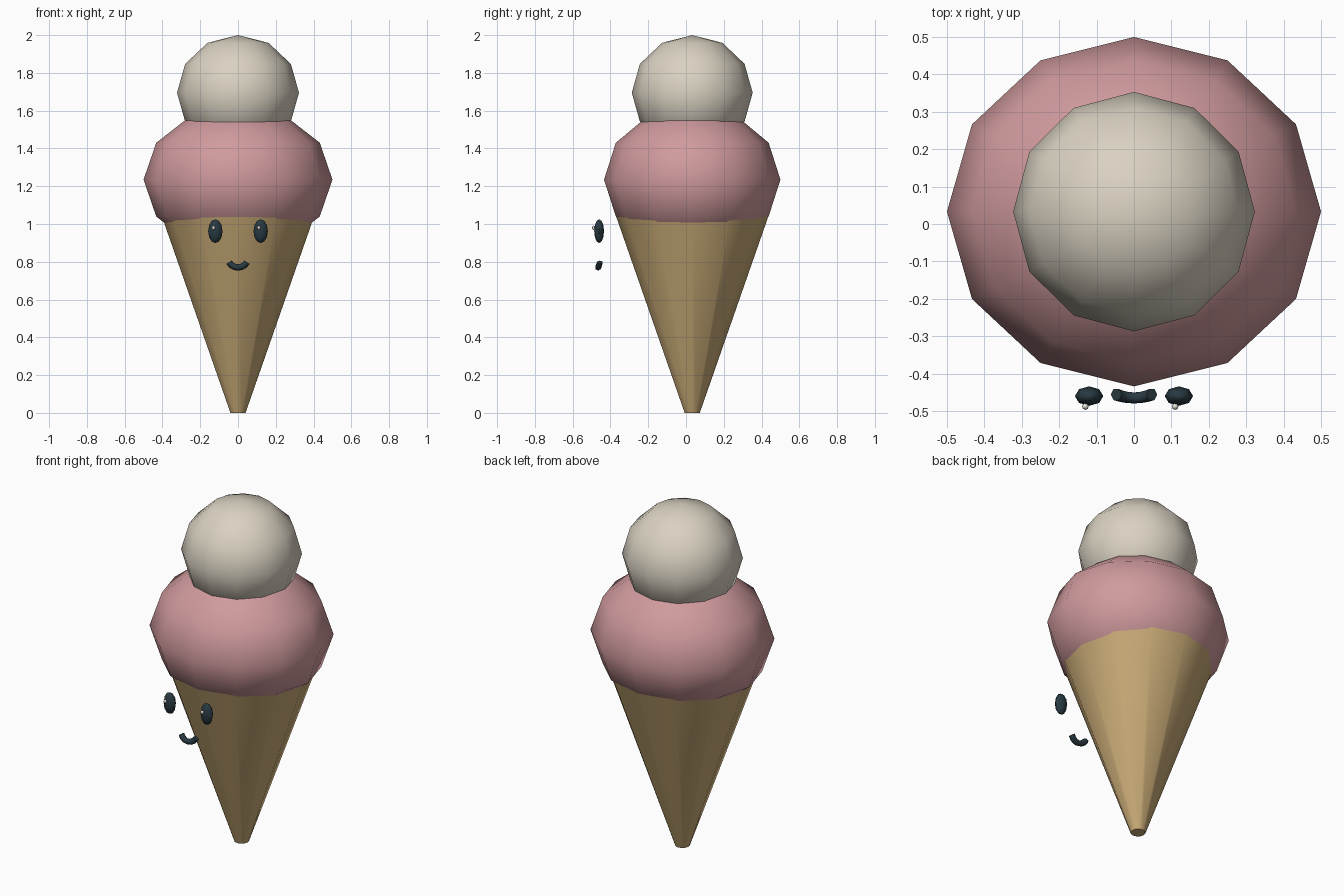
import bpy
import math
from mathutils import Vector

if "Cube" in bpy.data.objects:
    bpy.data.objects.remove(bpy.data.objects["Cube"])

CY = 0.033  # depth of the cone and scoop axis


def material(name, rgb):
    # sRGB 0-255 converted to linear
    m = bpy.data.materials.new(name)
    lin = [((c / 255 + 0.055) / 1.055) ** 2.4 for c in rgb]
    m.diffuse_color = (*lin, 1)
    m.use_nodes = True
    m.node_tree.nodes["Principled BSDF"].inputs["Base Color"].default_value = m.diffuse_color
    return m


wafer = material("wafer_tan", (200, 170, 118))
pink = material("strawberry_pink", (208, 154, 157))
cream = material("vanilla_cream", (218, 210, 194))
dark = material("face_dark", (40, 58, 66))
white = material("sparkle_white", (235, 230, 220))


def finish(name, mat, angle=60):
    ob = bpy.context.object
    ob.name = name
    ob.data.materials.append(mat)
    bpy.ops.object.shade_smooth_by_angle(angle=math.radians(angle))
    return ob


def ball(name, mat, loc, size, segments, rings):
    bpy.ops.mesh.primitive_uv_sphere_add(segments=segments, ring_count=rings, radius=1, location=loc)
    bpy.context.object.scale = size
    bpy.ops.object.transform_apply(location=False, rotation=False, scale=True)
    return finish(name, mat)


# Wafer cone with a small blunt tip
bpy.ops.mesh.primitive_cone_add(vertices=12, radius1=0.04, radius2=0.403, depth=1.04,
                                location=(0, CY, 0.52))
finish("cone", wafer)

# Two scoops
ball("lower_scoop", pink, (0, CY, 1.235), (0.5, 0.467, 0.39), 12, 6)
ball("upper_scoop", cream, (0, CY, 1.695), (0.323, 0.32, 0.305), 12, 6)

# Eyes with sparkles, floating in front of the cone
for side, x in (("left", -0.12), ("right", 0.12)):
    ball(side + "_eye", dark, (x, -0.46, 0.962), (0.038, 0.026, 0.063), 8, 6)
    ball(side + "_sparkle", white, (x - 0.01, -0.488, 0.98), (0.009, 0.009, 0.011), 8, 6)

# Smile: a tube swept along an arc, its ends bending back
STEPS, SIDES, R, TUBE = 6, 6, 0.055, 0.017
verts, faces = [], []
for i in range(STEPS + 1):
    a = math.radians(210 + 120 * i / STEPS)
    out = Vector((math.cos(a), 0, math.sin(a)))
    centre = Vector((0, -0.465 + 0.012 * math.cos(a) ** 2, 0.825)) + out * R
    for j in range(SIDES):
        b = math.tau * j / SIDES
        verts.append(centre + out * TUBE * math.cos(b) + Vector((0, TUBE * math.sin(b), 0)))
for i in range(STEPS):
    for j in range(SIDES):
        k = (j + 1) % SIDES
        faces.append((i * SIDES + j, i * SIDES + k, (i + 1) * SIDES + k, (i + 1) * SIDES + j))
faces.append(tuple(reversed(range(SIDES))))
faces.append(tuple(range(STEPS * SIDES, (STEPS + 1) * SIDES)))
mesh = bpy.data.meshes.new("smile")
mesh.from_pydata(verts, [], faces)
smile = bpy.data.objects.new("smile", mesh)
bpy.context.collection.objects.link(smile)
bpy.ops.object.select_all(action="DESELECT")
bpy.context.view_layer.objects.active = smile
smile.select_set(True)
bpy.ops.object.mode_set(mode="EDIT")
bpy.ops.mesh.select_all(action="SELECT")
bpy.ops.mesh.normals_make_consistent(inside=False)
bpy.ops.object.mode_set(mode="OBJECT")
finish("smile", dark, 65)
